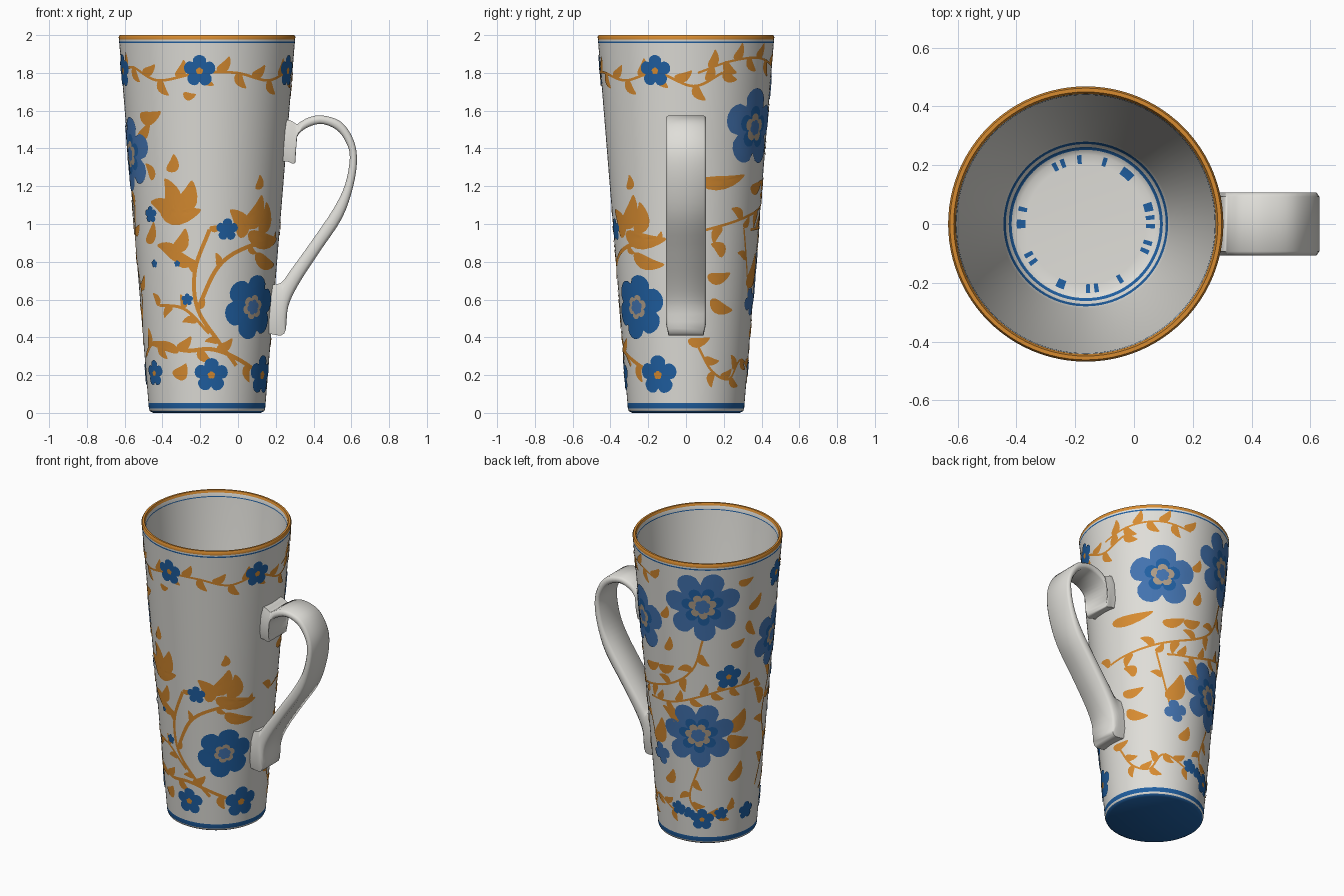
import bpy, bmesh, math, random
from mathutils import Vector

if "Cube" in bpy.data.objects:
    bpy.data.objects.remove(bpy.data.objects["Cube"])

random.seed(4)
CX = -0.164                      # mug axis

def material(name, col):
    m = bpy.data.materials.new(name)
    m.diffuse_color = (*col, 1)
    m.use_nodes = True
    m.node_tree.nodes["Principled BSDF"].inputs["Base Color"].default_value = m.diffuse_color
    return m

WHITE = material("glazed_white", (0.74, 0.73, 0.69))
OCHRE = material("ochre", (0.68, 0.26, 0.03))
BLUE = material("deep_blue", (0.014, 0.115, 0.36))
MID = material("mid_blue", (0.055, 0.17, 0.43))
TAUPE = material("taupe", (0.42, 0.33, 0.24))

def radius(z):
    return 0.306 + 0.081 * z

def finish(name, bm, mats, fix_normals=True, angle=45):
    if fix_normals:
        bmesh.ops.recalc_face_normals(bm, faces=bm.faces[:])
    me = bpy.data.meshes.new(name)
    bm.to_mesh(me)
    bm.free()
    for m in mats:
        me.materials.append(m)
    ob = bpy.data.objects.new(name, me)
    bpy.context.collection.objects.link(ob)
    bpy.ops.object.select_all(action='DESELECT')
    ob.select_set(True)
    bpy.context.view_layer.objects.active = ob
    bpy.ops.object.shade_smooth_by_angle(angle=math.radians(angle))
    return ob

def spline(pts, sub):
    """Catmull-Rom through vectors."""
    p = [Vector(q) for q in pts]
    p = [2 * p[0] - p[1]] + p + [2 * p[-1] - p[-2]]
    out = []
    for i in range(1, len(p) - 2):
        a, b, c, d = p[i - 1:i + 3]
        for k in range(sub):
            t = k / sub
            out.append(0.5 * (2 * b + (c - a) * t + (2 * a - 5 * b + 4 * c - d) * t * t
                              + (3 * b - a - 3 * c + d) * t ** 3))
    return out + [p[-2]]

# ---- mug body: lathe, each row carries the colour of the band above it
W, O, B, FLECK = 0, 1, 2, 3
profile = [(0, 0, B), (0.285, 0, B), (0.303, 0.010, W), (radius(.022), 0.022, B), (radius(.052), 0.052, W),
           (radius(1.957), 1.957, B), (radius(1.966), 1.966, W), (radius(1.976), 1.976, O),
           (0.468, 1.990, O), (0.462, 2.0, O), (0.449, 2.0, O), (0.442, 1.985, W),
           (0.440, 1.962, B), (0.439, 1.956, W), (0.288, 0.15, W), (0.280, 0.13, B),
           (0.272, 0.11, W), (0.262, 0.095, B), (0.252, 0.085, W), (0.235, 0.077, FLECK),
           (0.205, 0.075, W), (0, 0.075, W)]
N = 96
bm = bmesh.new()
rings = []
for r, z, _ in profile:
    if r == 0:
        rings.append([bm.verts.new((CX, 0, z))] * N)
    else:
        rings.append([bm.verts.new((CX + r * math.cos(2 * math.pi * i / N),
                                    r * math.sin(2 * math.pi * i / N), z)) for i in range(N)])
for j in range(len(rings) - 1):
    a, b = rings[j], rings[j + 1]
    for i in range(N):
        k = (i + 1) % N
        f = bm.faces.new(list(dict.fromkeys((a[i], a[k], b[k], b[i]))))
        m = profile[j][2]
        f.material_index = m if m != FLECK else (B if random.random() < 0.22 else W)
finish("mug_body", bm, [WHITE, OCHRE, BLUE])

# ---- handle: rounded ribbon between an outer and an inner outline
pairs = [(.248, 1.55, .231, 1.33), (.275, 1.55, .262, 1.33), (.31, 1.53, .303, 1.325),
         (.33, 1.54, .30, 1.42), (.37, 1.562, .335, 1.49), (.44, 1.575, .43, 1.53),
         (.54, 1.545, .52, 1.50), (.605, 1.46, .573, 1.43), (.63, 1.35, .592, 1.35),
         (.61, 1.2, .567, 1.21), (.55, 1.03, .505, 1.08), (.43, .85, .39, .91),
         (.32, .68, .275, .75), (.265, .56, .235, .695), (.245, .42, .20, .68), (.155, .42, .176, .68)]
section = [(0, -.093), (.25, -.107), (.75, -.107), (1, -.093), (1, .093), (.75, .107), (.25, .107), (0, .093)]
outer = spline([(p[0], p[1]) for p in pairs], 4)
inner = spline([(p[2], p[3]) for p in pairs], 4)
bm = bmesh.new()
loops = []
for o, n in zip(outer, inner):
    loops.append([bm.verts.new((n.x + (o.x - n.x) * u, y, n.y + (o.y - n.y) * u)) for u, y in section])
for a, b in zip(loops, loops[1:]):
    for i in range(8):
        k = (i + 1) % 8
        bm.faces.new((a[i], a[k], b[k], b[i]))
bm.faces.new(loops[0])
bm.faces.new(loops[-1])
finish("handle", bm, [WHITE], angle=65)

# ---- painted decoration: thin plates wrapped on the cone, placed by (angle in degrees, height)
paint = {k: bmesh.new() for k in ("leaves", "pale_petals", "blue_petals", "flower_centres", "flower_dots", "bud_dots")}

def wrap(th, z, s, t, lift):
    a = math.radians(th) + s / radius(z)
    r = radius(z + t) + lift
    return (CX + r * math.cos(a), r * math.sin(a), z + t)

def patch(layer, th, z, outline, lift, nr=3):
    bm = paint[layer]
    centre = bm.verts.new(wrap(th, z, 0, 0, lift))
    prev = None
    n = len(outline)
    for j in range(1, nr + 1):
        f = j / nr
        ring = [bm.verts.new(wrap(th, z, s * f, t * f, lift)) for s, t in outline]
        for i in range(n):
            k = (i + 1) % n
            bm.faces.new((prev[i], ring[i], ring[k], prev[k]) if prev else (centre, ring[i], ring[k]))
        prev = ring

def leaf(th, z, length, width, ang):
    c, s = math.cos(math.radians(ang)), math.sin(math.radians(ang))
    pts = []
    for i in range(16):
        a = 2 * math.pi * i / 16
        u = 0.5 * length * math.cos(a)
        v = 0.5 * width * math.sin(a) * (1 - 0.45 * math.cos(a)) + width * 0.15 * math.cos(2 * a)
        pts.append((u * c - v * s, u * s + v * c))
    patch("leaves", th, z, pts, 0.003)

def bloom(layer, th, z, R, n, lift, notch=0.4, turn=0.3):
    k = 8 * n
    pts = []
    for i in range(k):
        a = 2 * math.pi * i / k
        r = R * (1 - notch + notch * abs(math.cos(n * a / 2)) ** 0.6)
        pts.append((r * math.cos(a + turn), r * math.sin(a + turn)))
    patch(layer, th, z, pts, lift, 4)

def vine(pts, width=0.02, leaves=6, size=0.1):
    bm = paint["leaves"]
    path = spline(pts, 10)
    prev = None
    step = max(1, len(path) // (leaves + 1))
    for i, p in enumerate(path):
        q0, q1 = path[max(i - 1, 0)], path[min(i + 1, len(path) - 1)]
        d = Vector((math.radians(q1.x - q0.x) * radius(p.y), q1.y - q0.y)).normalized()
        nx, ny = -d.y * width / 2, d.x * width / 2
        cur = [bm.verts.new(wrap(p.x, p.y, nx, ny, 0.0033)), bm.verts.new(wrap(p.x, p.y, -nx, -ny, 0.0033))]
        if prev:
            bm.faces.new((prev[0], prev[1], cur[1], cur[0]))
        prev = cur
        if leaves and i and i % step == 0:          # alternate leaves along the stem
            side = 1 if (i // step) % 2 else -1
            ang = math.atan2(d.y, d.x) + side * 0.9
            leaf(p.x + math.degrees(math.cos(ang) * size * .5 / radius(p.y)), p.y + math.sin(ang) * size * .5,
                 size, size * 0.48, math.degrees(ang))

# large two-tone flowers
for th, z, R, n in [(121, 1.70, .245, 7), (116, .78, .23, 7), (57, 1.51, .21, 5), (-164, 1.37, .20, 6)]:
    bloom("pale_petals", th, z, R, n, 0.0045, 0.36)
    bloom("blue_petals", th, z, R * .55, n, 0.0055, 0.4)
    bloom("flower_centres", th, z, R * .36, n, 0.0068, 0.3)
    bloom("flower_dots", th, z, R * .2, 6, 0.008, 0.2)
# large deep blue flower near the handle
bloom("blue_petals", -47, .56, .172, 6, 0.005, 0.25)
bloom("flower_centres", -47, .56, .065, 6, 0.0068, 0.25)
bloom("flower_dots", -47, .56, .04, 6, 0.008, 0.2)
# small flowers
for th, z, R in [(-95, 1.81, .085), (-21, 1.81, .085), (-166, 1.81, .09), (-139, 1.05, .045), (-74, .97, .06),
                 (-107, .6, .032), (-138, .79, .022), (-115, .79, .018), (-148, .21, .07), (-86, .2, .09),
                 (-27, .2, .105), (144, 1.19, .085), (119, .18, .075), (92, .24, .05), (104, .22, .04),
                 (140, .22, .045), (172, .2, .06)]:
    bloom("blue_petals", th, z, R, 5, 0.005, 0.33)
    if R > .06:
        bloom("bud_dots", th, z, R * .22, 5, 0.0068, 0.2)
bloom("pale_petals", 72, .59, .075, 4, 0.0045)

# stems with leaves
vine([(-172, 1.78), (-150, 1.83), (-125, 1.76), (-95, 1.8), (-70, 1.8), (-45, 1.76), (-20, 1.8), (5, 1.73), (25, 1.8)], .014, 13, .1)
vine([(8, 1.8), (30, 1.86), (55, 1.88), (80, 1.84)], .012, 6, .1)
vine([(-165, .3), (-145, .37), (-110, .33), (-80, .33), (-30, .2)], .022, 5, .1)
vine([(-62, .25), (-80, .38), (-98, .55), (-100, .75), (-88, .97)], .021, 3, .07)
vine([(-98, .55), (-80, .78), (-55, .88), (-25, .9)], .022, 2, .07)
vine([(-88, .42), (-110, .55), (-135, .57)], .016, 3, .08)
vine([(121, 1.46), (112, 1.25), (90, 1.12), (50, 1.03), (5, .95)], .014, 7, .1)
vine([(62, .97), (90, .99), (120, 1.06), (140, 1.1), (172, 1.12)], .014, 8, .09)
vine([(116, .55), (106, .32), (125, .2), (155, .25)], .012, 6, .085)
vine([(10, .36), (25, .22), (45, .18), (60, .28), (85, .22)], .013, 6, .085)
vine([(66, .62), (58, .82), (52, .98)], .012, 1, .08)
vine([(185, .35), (197, .6), (188, .85), (197, 1.1)], .014, 4, .1)

# single leaves and buds: angle, height, length, width, direction
front_leaves = [(-119, 1.16, .17, .09, 100), (-106, 1.14, .19, .1, 60), (-128, 1.09, .15, .08, 150),
                (-112, 1.06, .24, .1, 0), (-49, 1.06, .2, .1, 60), (-64, 1.01, .17, .09, 120),
                (-38, 1.03, .17, .09, 80), (-36, .92, .27, .085, -5), (-47, 1.22, .08, .05, 80),
                (-116, 1.32, .1, .06, 70), (-134, 1.57, .16, .07, 10), (-141, 1.49, .14, .06, 40),
                (-137, 1.28, .1, .05, 120), (-111, .91, .14, .07, 60), (-123, .86, .15, .07, 150),
                (-108, .81, .14, .07, -20), (-33, .8, .2, .07, -15), (-133, .35, .2, .05, 170),
                (-115, .22, .1, .07, 40), (-102, 1.68, .07, .04, 0), (-140, .95, .13, .06, 60)]
back_leaves = [(30, 1.23, .28, .07, 8), (72, .75, .2, .1, 65), (29, .72, .14, .06, 10), (32, .56, .15, .065, -20),
               (68, 1.2, .15, .06, 20), (155, .86, .18, .1, 50), (156, .72, .16, .09, -10), (88, .9, .15, .06, 140),
               (156, .5, .15, .07, 60), (84, .45, .12, .06, 60), (168, 1.68, .13, .06, 45), (164, 1.5, .13, .05, -60),
               (152, 1.42, .1, .05, 20), (90, 1.4, .11, .05, 70), (86, 1.22, .13, .06, 20), (157, 1.85, .11, .05, 10),
               (88, 1.62, .1, .05, 60), (12, .38, .12, .05, 10), (180, 1.0, .15, .07, 120), (27, .87, .1, .06, 140)]
for item in front_leaves + back_leaves:
    leaf(*item)

colours = {"leaves": OCHRE, "pale_petals": MID, "blue_petals": BLUE, "flower_centres": TAUPE,
           "flower_dots": MID, "bud_dots": OCHRE}
for name, bm in paint.items():
    bm.normal_update()
    finish("painted_" + name, bm, [colours[name]], False)
